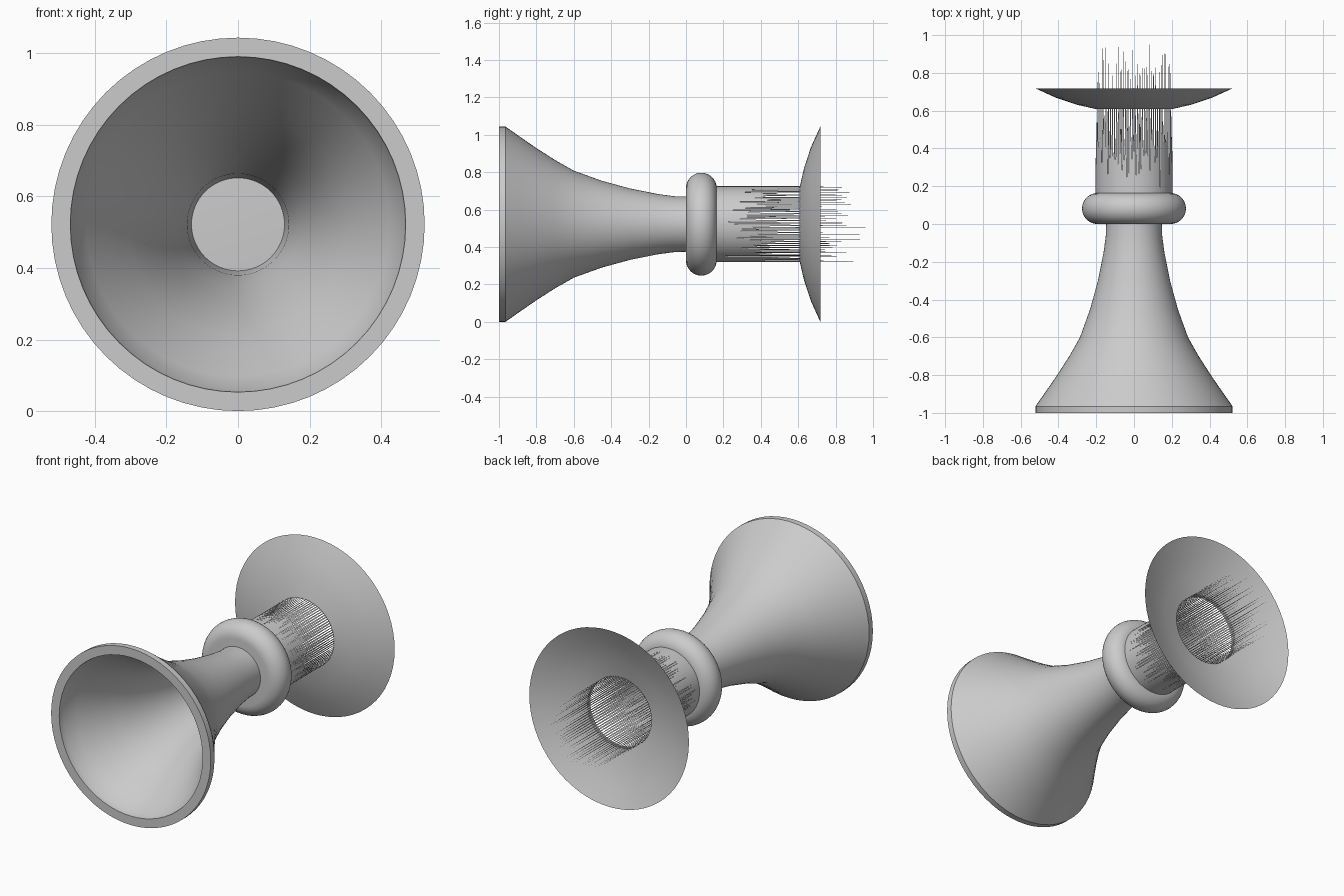
import bpy, math, random

cube = bpy.data.objects.get("Cube")
if cube:
    bpy.data.objects.remove(cube, do_unlink=True)

random.seed(4)
RIM = 0.522            # largest radius, also the height of the axis
SEGMENTS = 64
TAU = math.tau

grey = bpy.data.materials.new("plain grey")
grey.use_nodes = True
colour = (0.6, 0.6, 0.6, 1)
grey.diffuse_color = colour
grey.node_tree.nodes["Principled BSDF"].inputs["Base Color"].default_value = colour


def on_axis(y, r, angle):
    """Point at distance r from the horizontal y axis of the model."""
    return (r * math.cos(angle), y, RIM + r * math.sin(angle))


def make_object(name, verts, faces, smooth_angle=35):
    mesh = bpy.data.meshes.new(name)
    mesh.from_pydata(verts, [], faces)
    mesh.materials.append(grey)
    obj = bpy.data.objects.new(name, mesh)
    bpy.context.collection.objects.link(obj)
    bpy.ops.object.select_all(action="DESELECT")
    obj.select_set(True)
    bpy.context.view_layer.objects.active = obj
    if smooth_angle:
        bpy.ops.object.shade_smooth_by_angle(angle=math.radians(smooth_angle))
    return obj


def lathe(name, profile, cap_start=False, cap_end=False):
    """Spin a (y, radius) profile around the axis."""
    n = SEGMENTS
    verts = [on_axis(y, r, TAU * i / n) for y, r in profile for i in range(n)]
    faces = []
    for k in range(len(profile) - 1):
        for i in range(n):
            j = (i + 1) % n
            faces.append((k * n + i, k * n + j, (k + 1) * n + j, (k + 1) * n + i))
    if cap_start:
        faces.append(tuple(reversed(range(n))))
    if cap_end:
        faces.append(tuple(range(len(verts) - n, len(verts))))
    return make_object(name, verts, faces)


# Flared horn: inner wall from the throat to the mouth, then the outer wall back
inner = [(0, 0.13), (-0.15, 0.142), (-0.3, 0.172), (-0.45, 0.212), (-0.6, 0.262),
         (-0.7, 0.31), (-0.8, 0.365), (-0.9, 0.425), (-0.965, 0.465), (-1, 0.469)]
outer = [(-1, RIM), (-0.965, RIM), (-0.88, 0.462), (-0.8, 0.407), (-0.7, 0.343),
         (-0.6, 0.286), (-0.45, 0.232), (-0.3, 0.191), (-0.15, 0.161),
         (-0.06, 0.149), (0.01, 0.147)]
lathe("horn", inner + outer)

# Rounded collar with flat ends, closing the throat
tube = 0.082
collar = [(tube - tube * math.cos(math.pi * t / 16),
           0.193 + tube * math.sin(math.pi * t / 16)) for t in range(17)]
lathe("collar", collar, cap_start=True, cap_end=True)

# Shallow open dish around the bristles
dish = [(0.608, 0.2), (0.631, 0.3), (0.668, 0.412), (0.718, RIM)]
lathe("dish", dish)

# Ring of thin pointed bristles that grow out of a short sleeve
count = 100
radius = 0.203
verts, faces = [], []
for i in range(count):
    valley = random.uniform(0.18, 0.36)
    tip = 1.0 if i == 0 else random.uniform(0.72, 0.97)
    a = TAU * i / count
    verts += [on_axis(0.15, radius, a), on_axis(valley, radius, a),
              on_axis(tip, radius, a + TAU / count / 2)]
for i in range(count):
    b, c = 3 * i, 3 * ((i + 1) % count)
    faces.append((b, c, c + 1, b + 2, b + 1))
make_object("bristles", verts, faces, smooth_angle=0)
